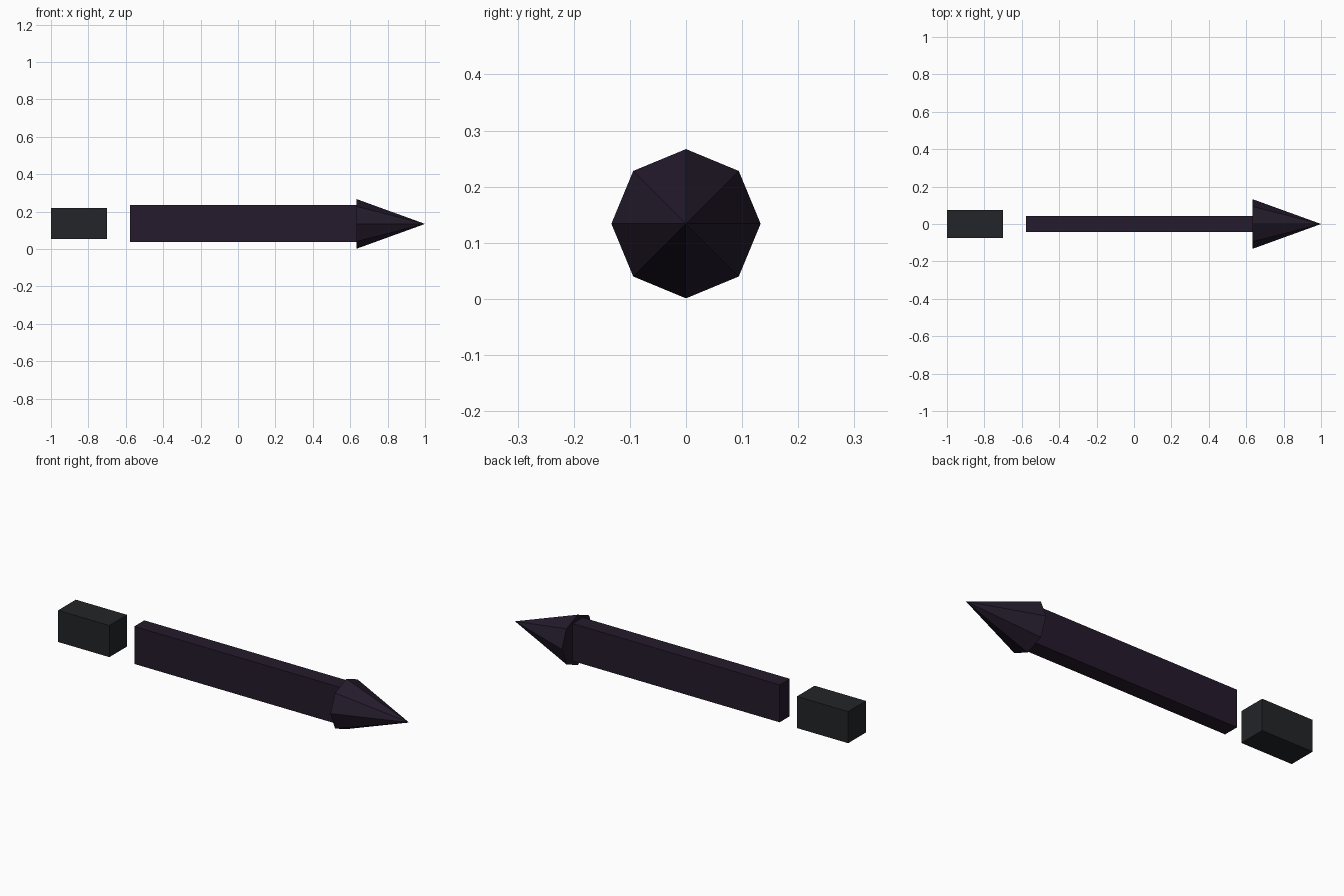
import bpy, math

if "Cube" in bpy.data.objects:
    bpy.data.objects.remove(bpy.data.objects["Cube"])


def material(name, color):
    m = bpy.data.materials.new(name)
    m.diffuse_color = (*color, 1)
    m.use_nodes = True
    m.node_tree.nodes["Principled BSDF"].inputs["Base Color"].default_value = m.diffuse_color
    return m


def block(name, x, y, z, mat):
    """Box from (min, max) pairs on each axis."""
    centre = [(a + b) / 2 for a, b in (x, y, z)]
    bpy.ops.mesh.primitive_cube_add(size=1, location=centre)
    ob = bpy.context.object
    ob.name = name
    ob.scale = [b - a for a, b in (x, y, z)]
    bpy.ops.object.transform_apply(location=False, rotation=False, scale=True)
    ob.data.materials.append(mat)
    return ob


purple = material("dark_purple", (0.018, 0.011, 0.025))
charcoal = material("charcoal", (0.016, 0.018, 0.021))

# Separate block behind the shaft
block("tail_block", (-1.0, -0.70), (-0.074, 0.074), (0.053, 0.22), charcoal)

# Long flat shaft
block("shaft", (-0.577, 0.635), (-0.042, 0.042), (0.038, 0.236), purple)

# Eight-sided pointed tip facing +x
R, BASE, TIP = 0.133, 0.633, 1.0
bpy.ops.mesh.primitive_cone_add(vertices=8, radius1=R, radius2=0, depth=TIP - BASE,
                                location=((BASE + TIP) / 2, 0, R + 0.001),
                                rotation=(0, math.pi / 2, 0))
tip = bpy.context.object
tip.name = "pointed_tip"
tip.data.materials.append(purple)
